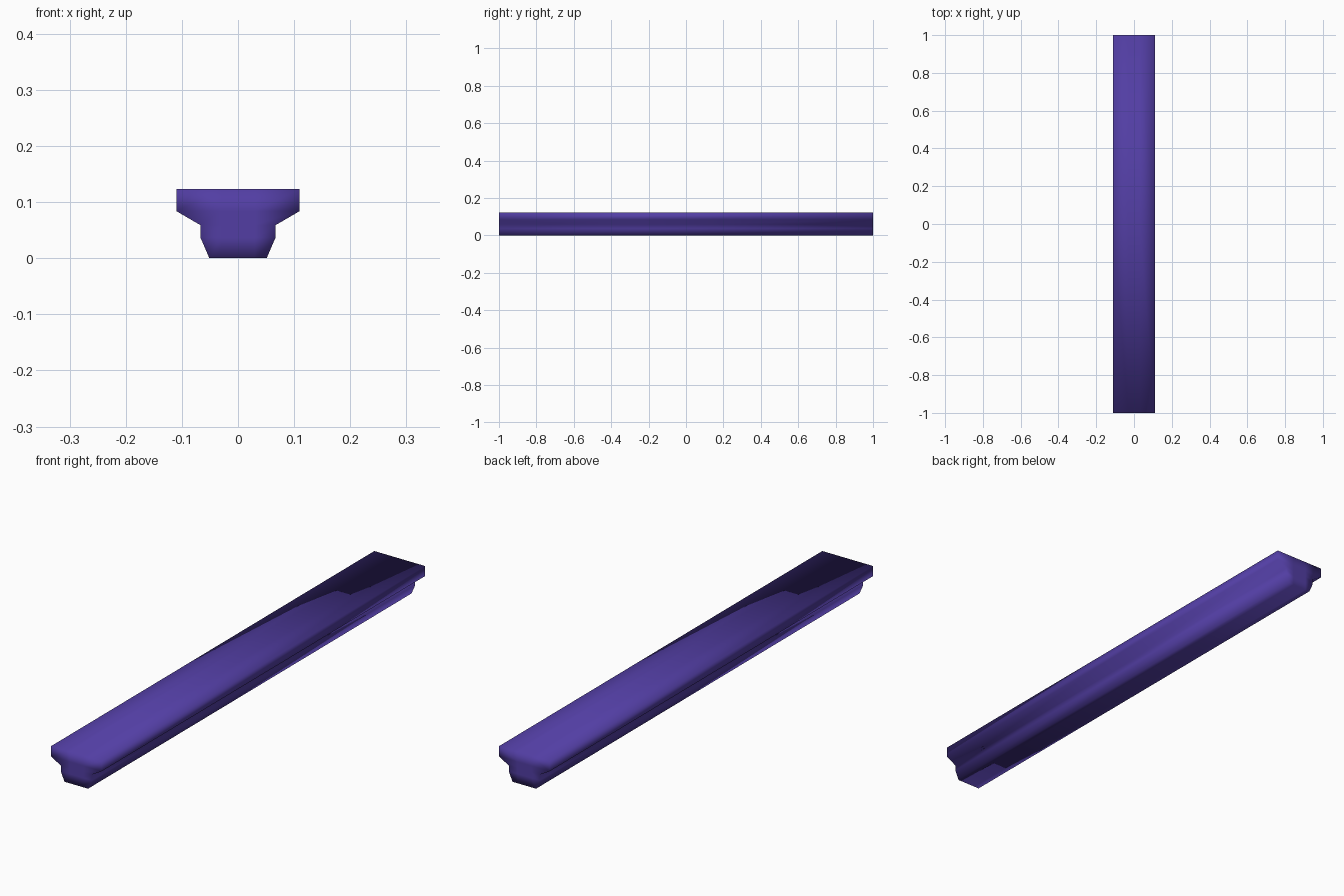
import bpy
import bmesh

cube = bpy.data.objects.get("Cube")
if cube:
    bpy.data.objects.remove(cube, do_unlink=True)

# Violet material
violet = bpy.data.materials.new("violet")
violet.use_nodes = True
colour = (0.085, 0.048, 0.37, 1)
violet.diffuse_color = colour
violet.node_tree.nodes["Principled BSDF"].inputs["Base Color"].default_value = colour

# Half profile of the rail: half width and height, from base to top
PROFILE = [(0.051, 0), (0.067, 0.037), (0.067, 0.059), (0.11, 0.084), (0.11, 0.123)]
CORE = 0.03
STATIONS = (-1, 0, 1)

bm = bmesh.new()

# Cross-section at each station, as rows of four columns
sections = [[[bm.verts.new((x, y, z)) for x in (-w, -CORE, CORE, w)]
             for w, z in PROFILE] for y in STATIONS]


def outline(rows):
    """Closed loop round the edge of one cross-section."""
    right = [row[-1] for row in rows[1:-1]]
    left = [row[0] for row in rows[1:-1]]
    return rows[0] + right + rows[-1][::-1] + left[::-1]


# Long sides, base and top
for near, far in zip(sections, sections[1:]):
    a, b = outline(near), outline(far)
    for i in range(len(a)):
        j = (i + 1) % len(a)
        bm.faces.new((a[i], a[j], b[j], b[i]))

# End caps
for rows in (sections[0], sections[-1]):
    for low, high in zip(rows, rows[1:]):
        for i in range(3):
            bm.faces.new((low[i], low[i + 1], high[i + 1], high[i]))

# Remove the unused inner points of the middle section
bmesh.ops.delete(bm, geom=[v for v in bm.verts if not v.link_faces], context='VERTS')
bmesh.ops.recalc_face_normals(bm, faces=bm.faces[:])
for face in bm.faces:
    face.smooth = True

mesh = bpy.data.meshes.new("rail")
bm.to_mesh(mesh)
bm.free()
mesh.materials.append(violet)
rail = bpy.data.objects.new("rail", mesh)
bpy.context.collection.objects.link(rail)
